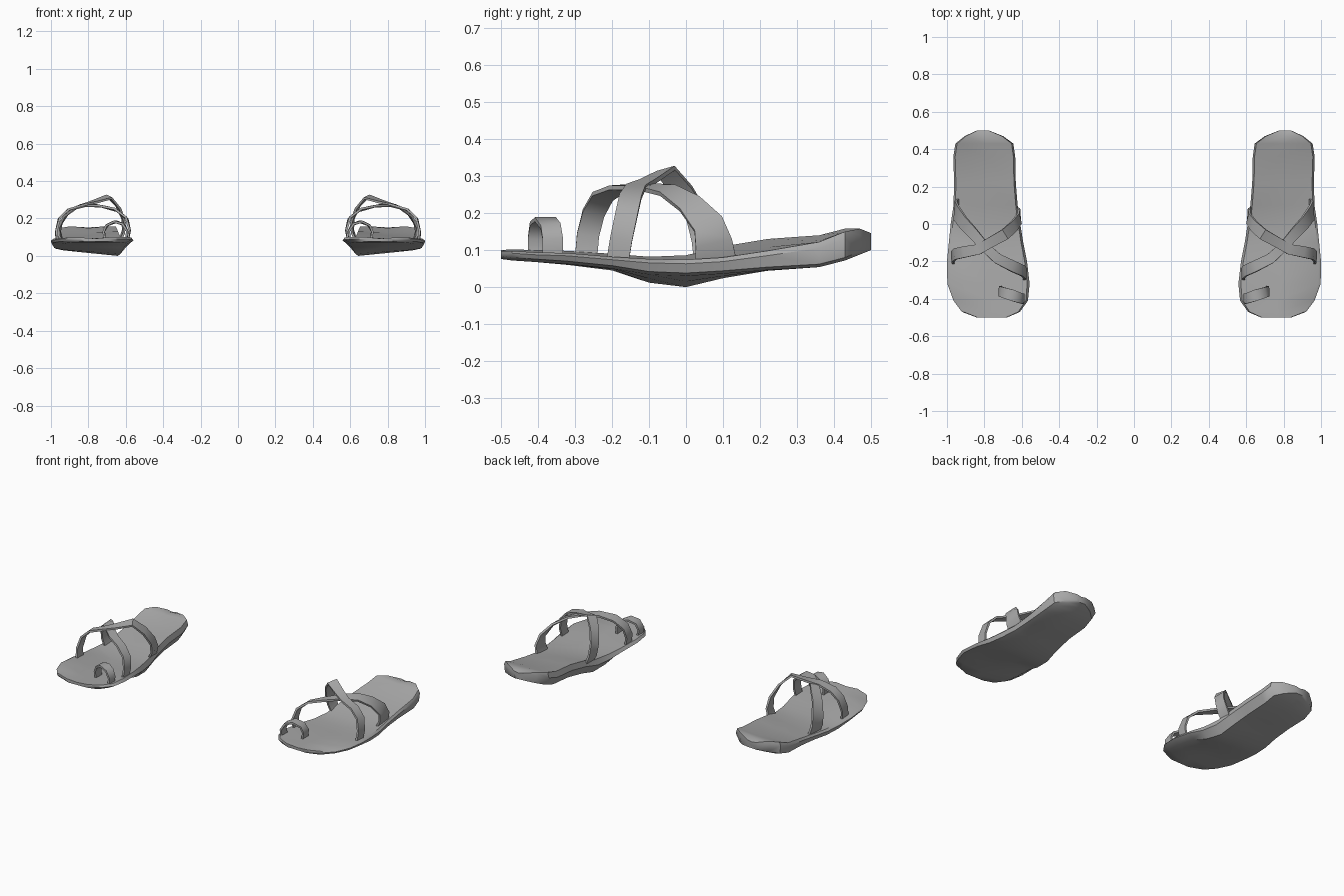
import bpy, bmesh
from mathutils import Vector

mat = bpy.data.materials.new("grey leather")
mat.diffuse_color = (0.40, 0.40, 0.40, 1)


def finish(name, bm, side, angle):
    """Turn a bmesh into an object, mirrored in x for the left foot."""
    if side < 0:
        bmesh.ops.scale(bm, vec=(-1, 1, 1), verts=bm.verts)
    bmesh.ops.recalc_face_normals(bm, faces=bm.faces)
    mesh = bpy.data.meshes.new(name)
    bm.to_mesh(mesh)
    bm.free()
    mesh.materials.append(mat)
    ob = bpy.data.objects.new(name, mesh)
    bpy.context.collection.objects.link(ob)
    bpy.ops.object.select_all(action='DESELECT')
    ob.select_set(True)
    bpy.context.view_layer.objects.active = ob
    bpy.ops.object.shade_smooth_by_angle(angle=angle)


def loft(rings):
    """Skin closed rings of equal length and cap both ends."""
    bm = bmesh.new()
    vs = [[bm.verts.new(p) for p in r] for r in rings]
    n = len(vs[0])
    for a, b in zip(vs, vs[1:]):
        for i in range(n):
            bm.faces.new((a[i], a[(i + 1) % n], b[(i + 1) % n], b[i]))
    bm.faces.new(vs[0])
    bm.faces.new(vs[-1])
    return bm


# sole stations: y, inner x, outer x, top z inner/outer, bottom z inner/outer
SOLE = [
    (-0.50, 0.68, 0.84, 0.100, 0.098, 0.078, 0.076),
    (-0.47, 0.61, 0.92, 0.102, 0.098, 0.072, 0.072),
    (-0.41, 0.567, 0.965, 0.100, 0.094, 0.068, 0.068),
    (-0.32, 0.558, 0.998, 0.098, 0.092, 0.060, 0.062),
    (-0.20, 0.572, 1.00, 0.090, 0.082, 0.045, 0.050),
    (-0.10, 0.592, 0.99, 0.082, 0.076, 0.012, 0.034),
    (0.00, 0.608, 0.98, 0.086, 0.074, 0.000, 0.030),
    (0.10, 0.622, 0.965, 0.110, 0.080, 0.024, 0.036),
    (0.22, 0.632, 0.962, 0.130, 0.098, 0.044, 0.046),
    (0.36, 0.635, 0.966, 0.140, 0.122, 0.054, 0.054),
    (0.43, 0.645, 0.955, 0.158, 0.150, 0.076, 0.072),
    (0.47, 0.70, 0.905, 0.158, 0.158, 0.090, 0.088),
    (0.50, 0.775, 0.84, 0.146, 0.146, 0.102, 0.100),
]


def sole_ring(s):
    y, xi, xo, ti, to, bi, bo = s
    w = xo - xi
    mid_top, mid_bot = (ti + to) / 2 - 0.006, (bi + bo) / 2
    return [(xi + .03 * w, y, ti), (xi + w / 2, y, mid_top), (xo - .03 * w, y, to),
            (xo, y, to * .75 + bo * .25), (xo - .02 * w, y, bo + .008),
            (xo - .12 * w, y, bo), (xi + w / 2, y, mid_bot),
            (xi + .09 * w, y, bi), (xi, y, ti * .6 + bi * .4)]


# strap paths: x, y, z, width
STRAPS = {
    "toe_loop": [
        (0.598, -0.40, 0.085, .055), (0.592, -0.40, 0.13, .055), (0.612, -0.395, 0.168, .055),
        (0.655, -0.38, 0.183, .06), (0.70, -0.366, 0.165, .055), (0.718, -0.36, 0.13, .055),
        (0.712, -0.36, 0.085, .055)],
    "front_cross_strap": [
        (0.590, -0.27, 0.08, .06), (0.580, -0.265, 0.14, .06), (0.595, -0.25, 0.20, .06),
        (0.65, -0.225, 0.245, .06), (0.73, -0.185, 0.266, .055), (0.80, -0.12, 0.272, .05),
        (0.86, -0.05, 0.262, .06), (0.915, 0.01, 0.225, .07), (0.95, 0.06, 0.17, .085),
        (0.955, 0.075, 0.12, .10), (0.94, 0.08, 0.075, .11)],
    "rear_cross_strap": [
        (0.965, -0.185, 0.07, .06), (0.972, -0.175, 0.13, .06), (0.955, -0.16, 0.20, .06),
        (0.91, -0.15, 0.245, .06), (0.83, -0.135, 0.272, .055), (0.77, -0.10, 0.288, .055),
        (0.69, -0.055, 0.315, .06), (0.64, -0.01, 0.26, .06), (0.612, 0.03, 0.19, .06),
        (0.612, 0.05, 0.13, .07), (0.63, 0.055, 0.085, .07)],
}


def ribbon(path, thick=0.012):
    """Flat band along a path, its face turned away from the foot."""
    pts = [Vector(p[:3]) for p in path]
    core = (pts[0] + pts[-1]) / 2
    rings = []
    for i, p in enumerate(pts):
        t = (pts[min(i + 1, len(pts) - 1)] - pts[max(i - 1, 0)]).normalized()
        out = p - core
        out.y = 0
        if i in (0, len(pts) - 1):
            out.z = 0
        side = t.cross(out).normalized()
        n = side.cross(t).normalized() * thick / 2
        s = side * path[i][3] / 2
        rings.append([p - s - n, p + s - n, p + s + n, p - s + n])
    return loft(rings)


for side, label in ((1, "right"), (-1, "left")):
    finish(label + "_sole", loft([sole_ring(s) for s in SOLE]), side, 0.7)
    for name, path in STRAPS.items():
        finish(label + "_" + name, ribbon(path), side, 0.8)
